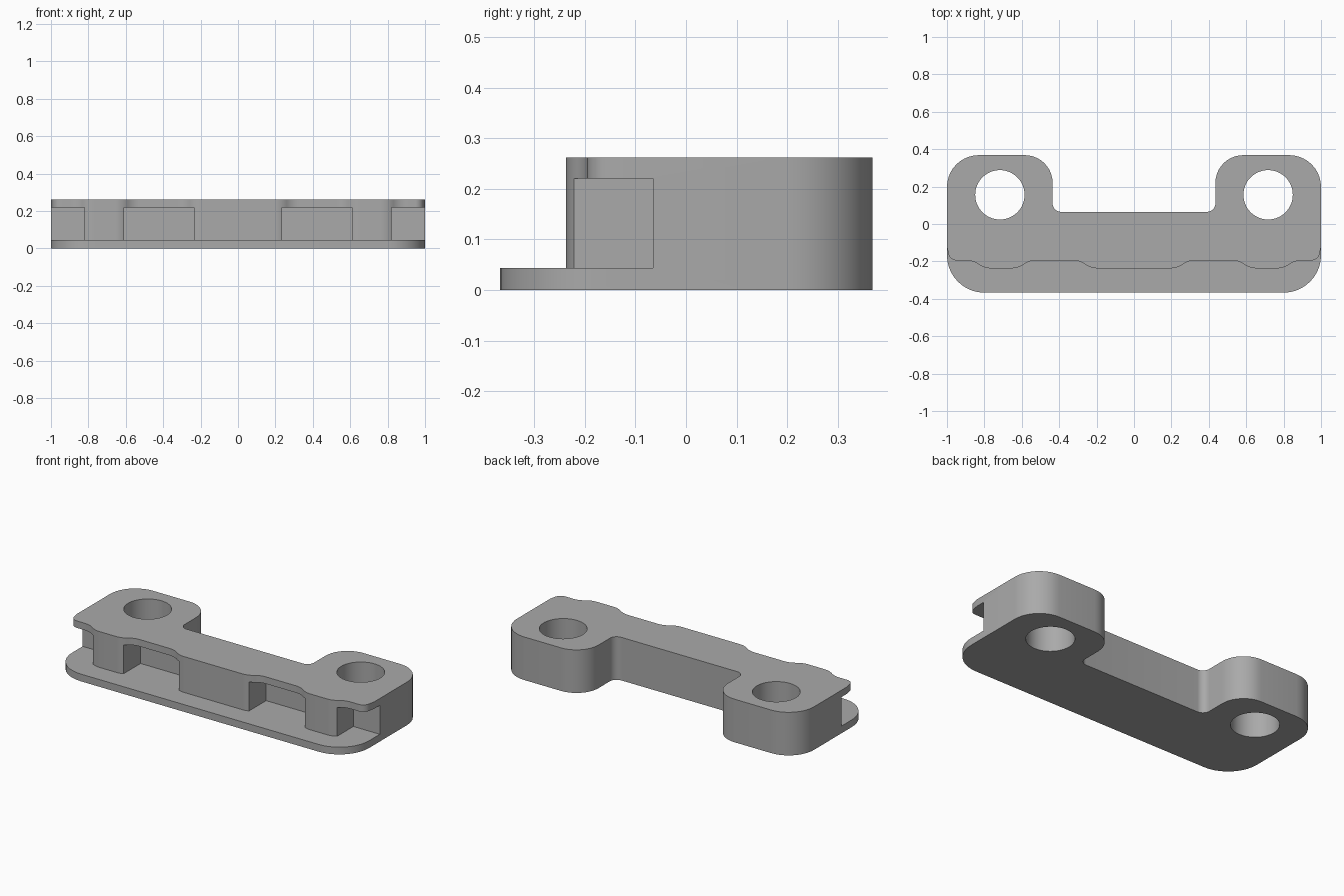
import bpy, bmesh, math
from mathutils import Vector

if "Cube" in bpy.data.objects:
    bpy.data.objects.remove(bpy.data.objects["Cube"])

HEIGHT, PLATE_TOP, LID_BOTTOM = 0.262, 0.044, 0.22
POCKET_BACK = -0.065


def mirrored(half):
    """Close a half outline by reflecting it across x = 0."""
    return half + [(-x, y, r) for x, y, r in reversed(half)]


def rounded(corners, steps=10):
    """Turn (x, y, radius) corners into a filleted outline."""
    out = []
    for i, (x, y, r) in enumerate(corners):
        p = Vector((x, y, 0))
        a = Vector((*corners[i - 1][:2], 0)) - p
        b = Vector((*corners[(i + 1) % len(corners)][:2], 0)) - p
        if r == 0:
            out.append(p)
            continue
        half = a.angle(b) / 2
        t = min(r / math.tan(half), 0.49 * a.length, 0.49 * b.length)
        r = t * math.tan(half)
        a.normalize()
        b.normalize()
        centre = p + (a + b).normalized() * (r / math.sin(half))
        start = (p + a * t - centre).normalized()
        end = (p + b * t - centre).normalized()
        out += [centre + start.slerp(end, k / steps).normalized() * r
                for k in range(steps + 1)]
    return out


def prism(name, outline, z0, z1):
    """Extrude a flat outline between two heights."""
    bm = bmesh.new()
    face = bm.faces.new([bm.verts.new((p[0], p[1], z0)) for p in outline])
    grown = bmesh.ops.extrude_face_region(bm, geom=[face])["geom"]
    bmesh.ops.translate(bm, vec=(0, 0, z1 - z0),
                        verts=[v for v in grown if isinstance(v, bmesh.types.BMVert)])
    bmesh.ops.recalc_face_normals(bm, faces=bm.faces)
    mesh = bpy.data.meshes.new(name)
    bm.to_mesh(mesh)
    bm.free()
    obj = bpy.data.objects.new(name, mesh)
    bpy.context.collection.objects.link(obj)
    return obj


def cut(target, cutter):
    """Subtract the cutter and discard it."""
    cutter.hide_render = True
    mod = target.modifiers.new("cut", "BOOLEAN")
    mod.operation, mod.solver, mod.object = "DIFFERENCE", "EXACT", cutter
    bpy.context.view_layer.objects.active = target
    bpy.ops.object.modifier_apply(modifier=mod.name)
    bpy.data.objects.remove(cutter)


# Bracket body: long bar with two rounded lugs at the back
body = prism("bracket_body", rounded(mirrored([
    (1, -0.367, 0.2), (1, 0.368, 0.17), (0.435, 0.368, 0.17), (0.435, 0.065, 0.045)])),
    0, HEIGHT)

# Wavy front edge, leaving the base plate projecting as a ledge
cut(body, prism("front_cutter", rounded(mirrored([
    (0.23, -0.237, 0.11), (0.29, -0.195, 0.11),
    (0.56, -0.195, 0.11), (0.62, -0.237, 0.11),
    (0.80, -0.237, 0.11), (0.86, -0.195, 0.11),
    (0.985, -0.195, 0.07), (1, -0.12, 0), (1.2, -0.12, 0), (1.2, -0.5, 0)])),
    PLATE_TOP, 0.4))

# Pockets between the plate and the lid, and round bolt holes
for side in (-1, 1):
    for x0, x1 in ((0.235, 0.61), (0.822, 1.2)):
        box = [(side * x0, -0.5), (side * x1, -0.5),
               (side * x1, POCKET_BACK), (side * x0, POCKET_BACK)]
        cut(body, prism("pocket_cutter", box, PLATE_TOP, LID_BOTTOM))
    angles = [math.tau * k / 64 for k in range(64)]
    ring = [(side * 0.717 + 0.132 * math.cos(a), 0.156 + 0.132 * math.sin(a)) for a in angles]
    cut(body, prism("hole_cutter", ring, -0.1, 0.4))

# Plain grey finish
grey = bpy.data.materials.new("plain_grey")
grey.use_nodes = True
colour = (0.4, 0.4, 0.4, 1)
grey.diffuse_color = colour
grey.node_tree.nodes["Principled BSDF"].inputs["Base Color"].default_value = colour
body.data.materials.clear()
body.data.materials.append(grey)

# Smooth curved walls, crisp edges
bpy.ops.object.select_all(action="DESELECT")
body.select_set(True)
bpy.context.view_layer.objects.active = body
bpy.ops.object.shade_smooth_by_angle(angle=math.radians(30))
